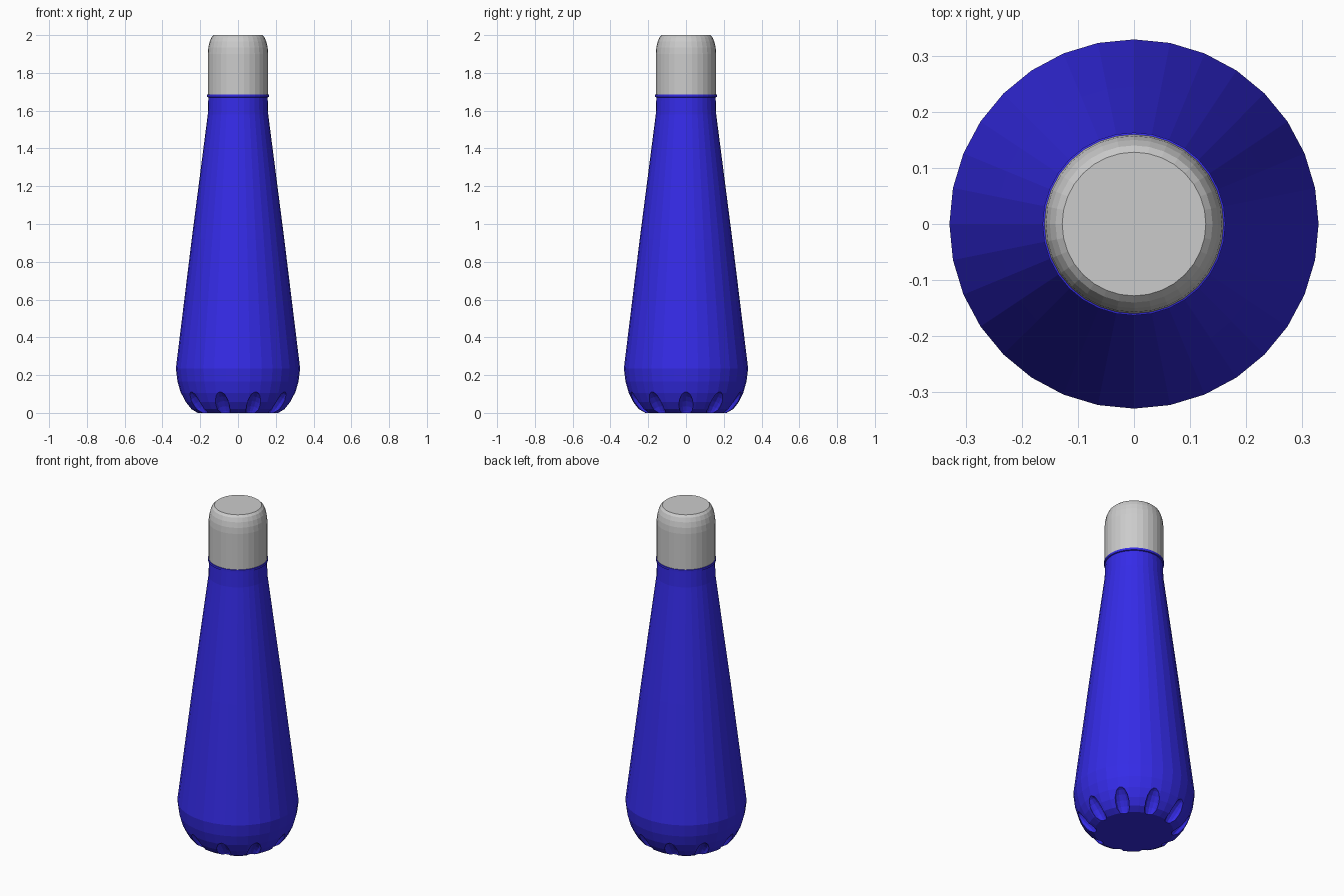
import bpy, bmesh, math
from mathutils import Matrix, Vector

if "Cube" in bpy.data.objects:
    bpy.data.objects.remove(bpy.data.objects["Cube"])

SIDES = 32


def make_object(name, bm, mat=None):
    bmesh.ops.recalc_face_normals(bm, faces=bm.faces[:])
    mesh = bpy.data.meshes.new(name)
    bm.to_mesh(mesh)
    bm.free()
    obj = bpy.data.objects.new(name, mesh)
    bpy.context.collection.objects.link(obj)
    if mat:
        mesh.materials.append(mat)
    return obj


def lathe(name, profile, mat=None):
    """Closed solid of revolution from (radius, z) pairs."""
    bm = bmesh.new()
    rings = [[bm.verts.new((r * math.cos(2 * math.pi * i / SIDES),
                            r * math.sin(2 * math.pi * i / SIDES), z))
              for i in range(SIDES)] for r, z in profile]
    for a, b in zip(rings, rings[1:]):
        for i in range(SIDES):
            j = (i + 1) % SIDES
            bm.faces.new((a[i], a[j], b[j], b[i]))
    bm.faces.new(rings[0][::-1])
    bm.faces.new(rings[-1])
    return make_object(name, bm, mat)


blue = bpy.data.materials.new("blue")
blue.diffuse_color = (0.035, 0.024, 0.8, 1)
blue.use_nodes = True
blue.node_tree.nodes["Principled BSDF"].inputs["Base Color"].default_value = blue.diffuse_color

# Bottle body: rounded base, long taper, short neck and thin lip
body = lathe("bottle_body", [
    (0.215, 0), (0.25, 0.02), (0.28, 0.058), (0.303, 0.105), (0.32, 0.165),
    (0.329, 0.235), (0.245, 0.92), (0.16, 1.58), (0.157, 1.67),
    (0.163, 1.672), (0.163, 1.685), (0.157, 1.687)], blue)

# Rounded cap
lathe("cap", [
    (0.16, 1.686), (0.16, 1.90), (0.157, 1.935), (0.15, 1.965),
    (0.14, 1.988), (0.128, 2.0)])

# Ten grooves around the base, cut with stretched spheres
bm = bmesh.new()
along = Vector((0.085, 0, 0.1)).normalized()
tilt = Vector((0, 0, 1)).rotation_difference(along).to_matrix().to_4x4()
for k in range(10):
    m = (Matrix.Rotation(math.radians(36 * k), 4, 'Z')
         @ Matrix.Translation((0.262, 0, 0.042)) @ tilt
         @ Matrix.Diagonal((0.032, 0.038, 0.088, 1)))
    bmesh.ops.create_uvsphere(bm, u_segments=12, v_segments=8, radius=1, matrix=m)
cutter = make_object("groove_cutter", bm, blue)
cutter.hide_render = True
cutter.hide_set(True)

cut = body.modifiers.new("base_grooves", 'BOOLEAN')
cut.operation = 'DIFFERENCE'
cut.solver = 'EXACT'
cut.object = cutter
